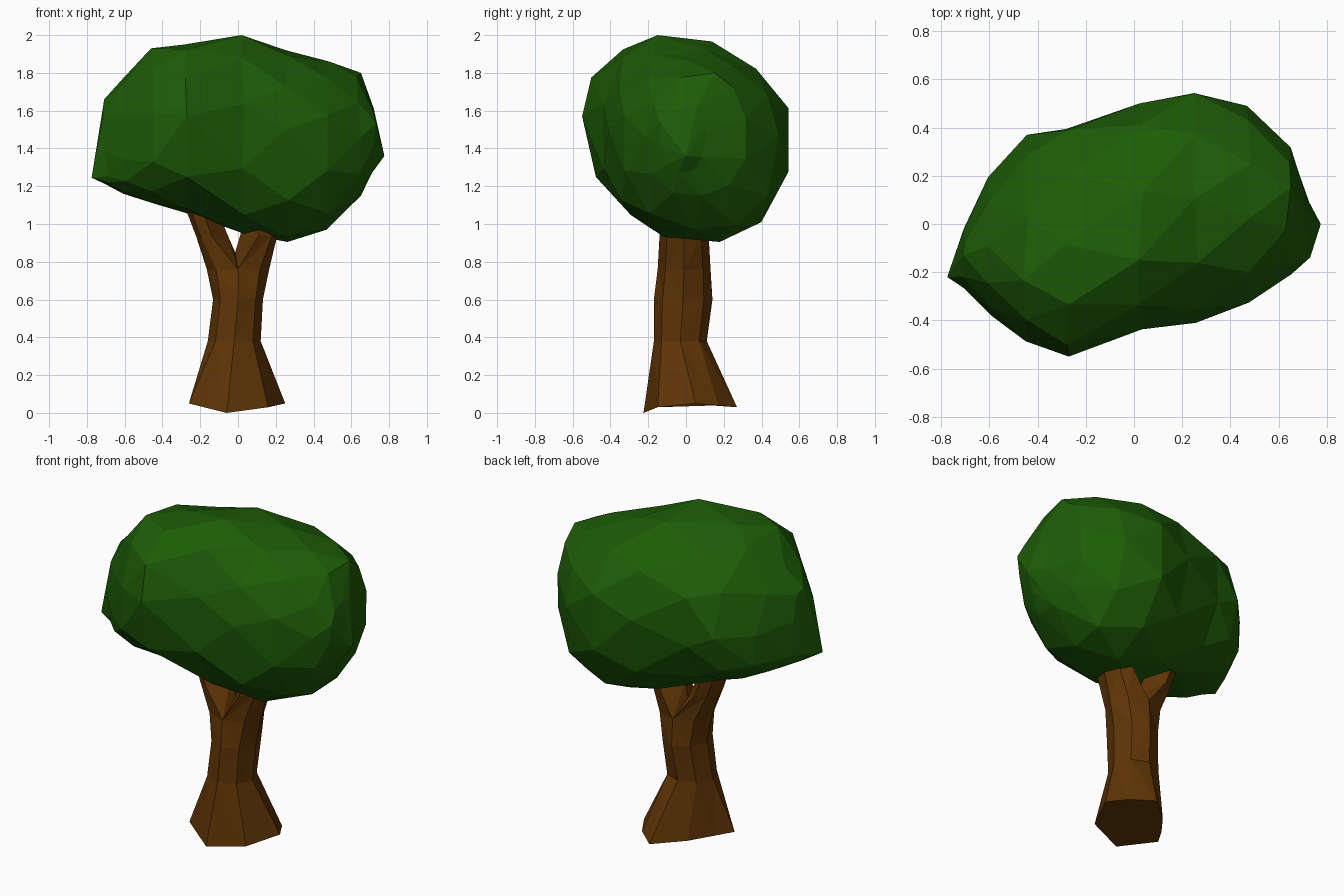
import bpy, bmesh, math, random
from mathutils import Vector

random.seed(4)
default_cube = bpy.data.objects.get("Cube")
if default_cube:
    bpy.data.objects.remove(default_cube, do_unlink=True)


def make_material(name, colour):
    mat = bpy.data.materials.new(name)
    mat.use_nodes = True
    mat.diffuse_color = colour
    bsdf = mat.node_tree.nodes["Principled BSDF"]
    bsdf.inputs["Base Color"].default_value = colour
    bsdf.inputs["Roughness"].default_value = 1
    return mat


leaf_green = make_material("leaf green", (0.012, 0.105, 0.002, 1))
bark_brown = make_material("bark brown", (0.118, 0.036, 0.002, 1))


def loft(name, rings, material, start=None, end=None):
    """Skin equal-sized rings of points; the ends close on a point or a flat cap."""
    bm = bmesh.new()
    loops = [[bm.verts.new(p) for p in ring] for ring in rings]
    count = len(loops[0])
    for i, (low, high) in enumerate(zip(loops, loops[1:])):
        for k in range(count):
            n = (k + 1) % count
            a, b, c, d = low[k], low[n], high[n], high[k]
            # alternate the diagonal so neighbouring rings interlock
            if i % 2 == 0:
                triangles = (a, b, d), (b, c, d)
            else:
                triangles = (a, b, c), (a, c, d)
            for triangle in triangles:
                bm.faces.new(triangle)
    for loop, tip in ((loops[0], start), (loops[-1], end)):
        if tip is None:
            bm.faces.new(loop)
        else:
            point = bm.verts.new(tip)
            for k in range(count):
                bm.faces.new((point, loop[k], loop[(k + 1) % count]))
    bmesh.ops.recalc_face_normals(bm, faces=bm.faces)
    mesh = bpy.data.meshes.new(name)
    bm.to_mesh(mesh)
    bm.free()
    mesh.materials.append(material)
    obj = bpy.data.objects.new(name, mesh)
    bpy.context.collection.objects.link(obj)
    return obj


def limb_ring(cx, cy, z, rx, ry, angles):
    """Cross-section of the trunk or a branch, one point per angle."""
    ring = []
    for degrees in angles:
        a = math.radians(degrees)
        ring.append(Vector((cx + rx * math.cos(a), cy + ry * math.sin(a), z)))
    return ring


# Trunk: uneven flared foot, narrow waist, widening to the fork
foot = [Vector(p) for p in (
    (-0.06, -0.225, 0), (0.16, -0.15, 0.03), (0.25, 0.05, 0.05), (0.18, 0.17, 0.04),
    (0.06, 0.27, 0.03), (-0.1, 0.13, 0.04), (-0.2, 0, 0.05), (-0.26, -0.1, 0.05))]
trunk = [foot] + [limb_ring(*row, range(-90, 270, 45)) for row in (
    (-0.02, -0.03, 0.38, 0.14, 0.14),
    (0, -0.015, 0.6, 0.132, 0.155),
    (0, -0.01, 0.76, 0.165, 0.14))]
loft("trunk", trunk, bark_brown)

# Two branches: each takes half of the trunk's top ring and shares the saddle point
top = trunk[-1]
saddle = Vector((-0.015, 0, 0.85))
right_half = [top[0], top[7], top[6], top[5], top[4], saddle]
left_half = [top[4], top[3], top[2], top[1], top[0], saddle]
right_angles = (-90, -135, 180, 135, 90, 0)
left_angles = (90, 45, 0, -45, -90, 180)
right_rows = (
    (-0.135, -0.005, 0.93, 0.085, 0.12),
    (-0.19, 0, 1.07, 0.083, 0.11),
    (-0.24, 0, 1.2, 0.08, 0.09))
left_rows = (
    (0.11, -0.01, 0.94, 0.098, 0.13),
    (0.125, 0, 1.03, 0.095, 0.12),
    (0.13, 0, 1.1, 0.09, 0.11))
for name, half, rows, angles in (
        ("right_branch", right_half, right_rows, right_angles),
        ("left_branch", left_half, left_rows, left_angles)):
    loft(name, [half] + [limb_ring(*row, angles) for row in rows], bark_brown)


def crown_ring(index, x, front, back, low, high, ridge, keel, middle, sides=11):
    """Cross-section through the leaves, turned half a step on every other ring."""
    ring = []
    for k in range(sides):
        a = math.tau * (k + 0.5 * (index % 2)) / sides
        c, s = math.cos(a), math.sin(a)
        # slimmer toward the back, flatter underneath
        across = min(1, 1.03 * abs(c) ** (0.92 if c < 0 else 1.12))
        upright = min(1, 1.03 * abs(s) ** (0.8 if s < 0 else 1.05))
        centre, limit = (ridge, high) if s > 0 else (keel, low)
        y = centre + across * ((back if c > 0 else front) - centre)
        z = middle + upright * (limit - middle)
        ring.append(Vector((x + random.uniform(-0.012, 0.012), y, z)))
    return ring


# Crown: x, front, back, bottom, top, ridge y, keel y, height of the widest line
stations = (
    (-0.70, -0.27, -0.02, 1.21, 1.66, -0.1, -0.2, 1.28),
    (-0.60, -0.38, 0.20, 1.16, 1.77, -0.13, -0.15, 1.34),
    (-0.45, -0.49, 0.37, 1.11, 1.93, -0.18, -0.05, 1.46),
    (-0.28, -0.55, 0.40, 1.06, 1.95, -0.15, 0.05, 1.57),
    (0.03, -0.44, 0.50, 0.95, 2.0, -0.09, 0.05, 1.5),
    (0.26, -0.41, 0.55, 0.905, 1.92, 0.05, 0.13, 1.5),
    (0.48, -0.33, 0.49, 0.97, 1.86, 0.1, 0.13, 1.47),
    (0.64, -0.21, 0.32, 1.15, 1.80, 0.13, 0.05, 1.46),
    (0.72, -0.14, 0.11, 1.27, 1.62, 0.02, -0.02, 1.5))
crown = [crown_ring(i, *row) for i, row in enumerate(stations)]
loft("crown", crown, leaf_green, (-0.775, -0.22, 1.245), (0.775, 0, 1.36))
